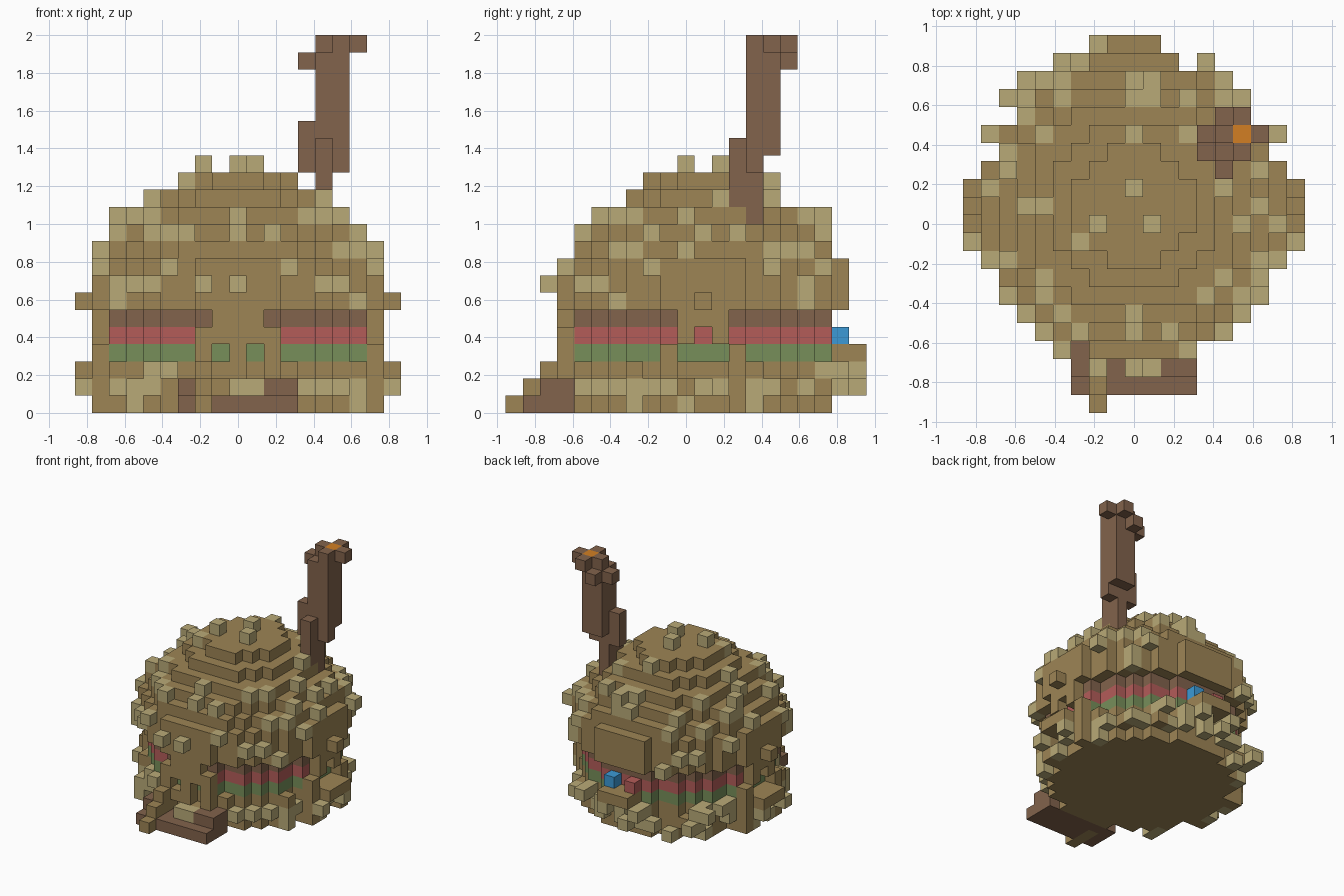
import bpy, bmesh, random
from mathutils import Vector

random.seed(4)
CUBE = bpy.data.objects.get("Cube")
if CUBE:
    bpy.data.objects.remove(CUBE, do_unlink=True)

V = 2 / 22          # size of one block
CY = 1              # bun centre along y, in blocks
cells = {}          # block position -> part name


def srgb(r, g, b):
    return tuple(((c / 255 + 0.055) / 1.055) ** 2.4 for c in (r, g, b)) + (1,)


def material(name, *rgb):
    m = bpy.data.materials.new(name)
    m.use_nodes = True
    m.diffuse_color = srgb(*rgb)
    bsdf = m.node_tree.nodes["Principled BSDF"]
    bsdf.inputs["Base Color"].default_value = m.diffuse_color
    bsdf.inputs["Roughness"].default_value = 0.9
    return m


BUN = material("bun brown", 157, 133, 85)
SEED = material("seed tan", 185, 170, 119)
DARK = material("dark brown", 130, 99, 76)
RED = material("tomato red", 180, 92, 89)
GREEN = material("lettuce green", 119, 143, 90)
BLUE = material("blue", 60, 154, 214)
ORANGE = material("ember orange", 210, 127, 35)
PARTS = {"bun_top": BUN, "bun_bottom": BUN, "bun_drips": BUN, "patty": DARK,
         "tomato_layer": RED, "lettuce_layer": GREEN, "seeds": SEED, "chimney": DARK,
         "chimney_ember": ORANGE, "porch": DARK, "porch_post": BUN,
         "red_block": RED, "blue_block": BLUE}


def box(part, xs, ys, zs):
    """Fill an inclusive block range; a single number means one block."""
    rng = [range(a[0], a[1] + 1) if isinstance(a, tuple) else (a,) for a in (xs, ys, zs)]
    for i in rng[0]:
        for j in rng[1]:
            for k in rng[2]:
                cells[i, j, k] = part


def disc(part, r_squared, k):
    for i in range(-9, 10):
        for j in range(-9, 10):
            if i * i + j * j <= r_squared:
                cells[i, j + CY, k] = part


def land(start, step, part="seeds"):
    """Move a block from outside until it rests on the model, then place it."""
    p, d = Vector(start), Vector(step)
    for _ in range(30):
        n = p + d
        if tuple(int(c) for c in n) in cells:
            if cells[tuple(int(c) for c in n)] not in ("seeds", "chimney"):
                cells[tuple(int(c) for c in p)] = part
            return
        p = n


# Stacked filling and the stepped dome of the bun
for k in range(3):
    disc("bun_bottom", 56, k)
for k, part in enumerate(("lettuce_layer", "tomato_layer", "patty"), 3):
    disc(part, 56, k)
for k, rr in enumerate((70, 70, 70, 58, 47, 35, 24, 12), 6):
    disc("bun_top", rr, k)

# Drips over the front and both sides, with legs below them
box("bun_drips", (-1, 1), -7, 5)
box("bun_drips", (-2, 2), -7, 4)
for i in (-2, 0, 2):
    box("bun_drips", i, -7, (1, 3))
for s in (-1, 1):
    box("bun_drips", 8 * s, (0, 2), 5)
    for j in (0, 2):
        box("bun_drips", 8 * s, j, 4)
    for j in (-1, 3):
        box("bun_drips", 8 * s, j, (0, 3))
    box("bun_drips", 8 * s, (0, 2), 2)
    box("bun_drips", 9 * s, (0, 2), 2)
    box("bun_drips", 9 * s, 1, 6)
    box("seeds", 9 * s, -1, 1)
    box("seeds", 9 * s, 2, 1)

# Ledge, blue block and red block at the back
box("bun_drips", (-1, 1), (9, 10), 3)
box("blue_block", 1, 9, 4)
box("red_block", -1, 9, 4)
for i, j, k in ((-2, 10, 2), (-2, 9, 2), (0, 9, 2), (1, 10, 2), (-3, 9, 1),
                (-1, 10, 1), (2, 9, 1), (4, 9, 2), (0, 9, 1), (-6, 8, 1), (-7, 7, 2)):
    box("seeds", i, j, k)

# Loose blocks around the lower bun
for k, chance in enumerate((0.3, 0.6, 0.5)):
    for i in range(-8, 9):
        for j in range(-7, 10):
            d = (i * i + (j - CY) ** 2) ** 0.5
            if 7.5 < d < 8.5 and (i, j, k) not in cells and random.random() < chance:
                if k or j < 9:
                    cells[i, j, k] = "seeds" if random.random() < 0.68 else "bun_drips"

# Porch with its short post
box("porch", (-3, 3), (-9, -7), 0)
for i in (-3, 2, 3):
    box("porch", i, (-8, -7), 1)
box("porch_post", -2, -10, 0)
box("porch_post", -2, (-9, -8), (0, 1))
box("porch_post", -2, (-8, -7), 2)
box("seeds", (0, 1), -8, 1)

# Crooked chimney
box("chimney", 5, 4, (11, 20))
box("chimney", 5, 3, (12, 15))
box("chimney", 4, 4, (14, 16))
box("chimney", 6, 4, (14, 20))
box("chimney", (5, 6), 5, (15, 20))
box("chimney", 4, 5, 20)
box("chimney", 5, 6, 20)
box("chimney", (5, 7), 5, 21)
box("chimney", 6, (4, 6), 21)
box("chimney_ember", 6, 5, 21)

# Seeds scattered on the dome, dropped from above
ROOF = {8: (-4, 0, 1), 7: (-4, 0, 1, 3, 5), 6: (-6, 6), 5: (-5, 0, 3, 7), 4: (-7,),
        3: (-7, 7), 2: (-8, 0, 5), 1: (-6, -5, 7), 0: (-2, 1, 6, 8), -1: (-3,), -2: (7, -7),
        -3: (-5, 5, 7), -4: (-7, -5, 4, 6), -5: (-6, -4, 0, 6), -6: (-5, -3, 0, 2, 5)}
for j, row in ROOF.items():
    for i in row:
        land((i, j, 18), (0, 0, -1))
box("seeds", -7, 3, (10, 11))
box("seeds", 1, 8, (10, 11))

# Seeds on the walls, pushed in from each side
for i, k in ((-7, 7), (-5, 7), (-2, 7), (0, 7), (5, 7), (-4, 8), (3, 8)):
    land((i, -14, k), (0, 1, 0))
for j, k in ((-2, 8), (-5, 7), (5, 8), (-4, 6), (7, 7)):
    land((14, j, k), (-1, 0, 0))
    land((-14, j, k), (1, 0, 0))
for i, k in ((-5, 7), (5, 8), (-4, 6), (6, 6)):
    land((i, 14, k), (0, -1, 0))

# One mesh per part, keeping only the outer block faces
AXES = [Vector(a) for a in ((1, 0, 0), (0, 1, 0), (0, 0, 1))]
for part, mat in PARTS.items():
    bm = bmesh.new()
    for pos in [p for p, name in cells.items() if name == part]:
        centre = Vector(pos) + Vector((0, 0, 0.5))
        for a in range(3):
            for s in (-1, 1):
                n = AXES[a] * s
                if tuple(int(c) for c in Vector(pos) + n) in cells:
                    continue
                u = AXES[(a + 1) % 3] / 2
                w = AXES[(a + 2) % 3] * s / 2
                mid = centre + n / 2
                bm.faces.new([bm.verts.new((mid + q) * V)
                              for q in (-u - w, u - w, u + w, w - u)])
    bmesh.ops.remove_doubles(bm, verts=bm.verts, dist=V / 100)
    mesh = bpy.data.meshes.new(part)
    bm.to_mesh(mesh)
    bm.free()
    mesh.materials.append(mat)
    bpy.context.collection.objects.link(bpy.data.objects.new(part, mesh))
